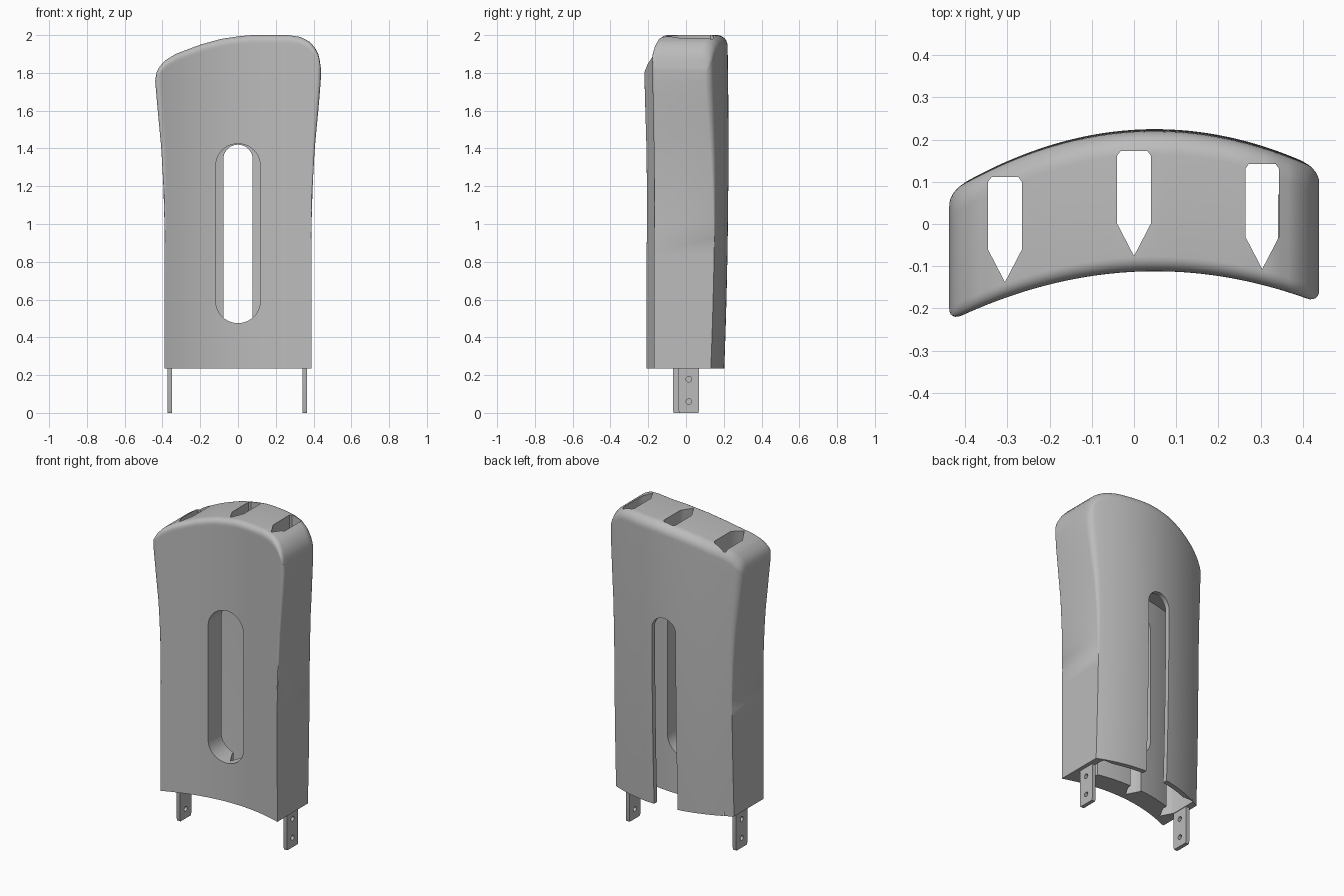
import bpy, bmesh, math

if "Cube" in bpy.data.objects:
    bpy.data.objects.remove(bpy.data.objects["Cube"])

grey = bpy.data.materials.new("plain_grey")
grey.use_nodes = True
grey.diffuse_color = (0.5, 0.5, 0.5, 1)
grey.node_tree.nodes["Principled BSDF"].inputs["Base Color"].default_value = (0.5, 0.5, 0.5, 1)

BASE = 0.235
WIDTH = [(0.2, 0.39), (0.95, 0.388), (1.2, 0.395), (1.4, 0.406), (1.6, 0.425), (1.75, 0.438), (2, 0.442)]
CROWN = [(-1, 1.76), (-.985, 1.8), (-.95, 1.83), (-.88, 1.865), (-.75, 1.9), (-.45, 1.95), (-.2, 1.98),
         (0, 1.993), (.15, 2), (.6, 2), (.75, 1.99), (.86, 1.965), (.93, 1.93), (.975, 1.89), (1, 1.82)]


def interp(table, t):
    for (a, p), (b, q) in zip(table, table[1:]):
        if t <= b:
            return p + (q - p) * max(0, (t - a) / (b - a))
    return table[-1][1]


def front_y(x):
    return -0.112 - 0.5 * (x - 0.05) ** 2


def back_y(x, z):
    return 0.225 - 0.62 * (x - 0.05) ** 2 - 0.016 * (z - 1.4) ** 2


def new_object(name, bm):
    bmesh.ops.recalc_face_normals(bm, faces=bm.faces)
    mesh = bpy.data.meshes.new(name)
    bm.to_mesh(mesh)
    bm.free()
    mesh.materials.append(grey)
    obj = bpy.data.objects.new(name, mesh)
    bpy.context.collection.objects.link(obj)
    return obj


def curved_block(name, point, cols, rows):
    """Closed block from a front and a back grid; point(u, v, side) gives a position."""
    bm = bmesh.new()
    g = [[[bm.verts.new(point(u, v, s)) for v in rows] for u in cols] for s in (0, 1)]
    n, m = len(cols), len(rows)
    for s in (0, 1):
        for i in range(n - 1):
            for j in range(m - 1):
                bm.faces.new((g[s][i][j], g[s][i + 1][j], g[s][i + 1][j + 1], g[s][i][j + 1]))
    rim = [(i, 0) for i in range(n)] + [(n - 1, j) for j in range(1, m)]
    rim += [(i, m - 1) for i in range(n - 2, -1, -1)] + [(0, j) for j in range(m - 2, 0, -1)]
    for (a, b), (c, d) in zip(rim, rim[1:] + rim[:1]):
        bm.faces.new((g[0][a][b], g[0][c][d], g[1][c][d], g[1][a][b]))
    return new_object(name, bm)


def prism(name, points, place, lo, hi):
    """Extrude a flat outline between lo and hi."""
    bm = bmesh.new()
    a = [bm.verts.new(place(p, q, lo)) for p, q in points]
    b = [bm.verts.new(place(p, q, hi)) for p, q in points]
    bm.faces.new(a)
    bm.faces.new(b)
    for i in range(len(a)):
        k = (i + 1) % len(a)
        bm.faces.new((a[i], a[k], b[k], b[i]))
    return new_object(name, bm)


def along_x(p, q, d): return (d, p, q)
def along_y(p, q, d): return (p, d, q)
def along_z(p, q, d): return (p, q, d)


def capsule(r, low, high, round_bottom=True):
    arc = [math.pi * i / 20 for i in range(21)]
    top = [(r * math.cos(t), high - r + r * math.sin(t)) for t in arc]
    if not round_bottom:
        return top + [(-r, low), (r, low)]
    return top + [(-r * math.cos(t), low + r - r * math.sin(t)) for t in arc]


def cut(obj, cutter):
    mod = obj.modifiers.new("cut", 'BOOLEAN')
    mod.operation, mod.solver, mod.object = 'DIFFERENCE', 'EXACT', cutter
    bpy.context.view_layer.objects.active = obj
    bpy.ops.object.modifier_apply(modifier=mod.name)
    bpy.data.objects.remove(cutter)


def body_point(u, v, side):
    z = BASE + v * (interp(CROWN, u) - BASE)
    half = interp(WIDTH, z)
    x = u * half
    # rounded rim, fading out towards the foot of the sides
    r = 0.035 if side == 0 else 0.055
    fade = min(1, max(0, (z - 0.9) / 0.8))

    def drop(radius, d):
        d = min(radius, d)
        return radius - math.sqrt(max(0, radius ** 2 - (radius - d) ** 2))
    top_d = (1 - v) * (interp(CROWN, u) - BASE)
    inset = max(drop(r, top_d), drop(0.03 * fade + 1e-4, (1 - abs(u)) * half))
    return (x, front_y(x) + inset if side == 0 else back_y(x, z) - inset, z)


# Main curved body
cols = [math.sin(math.pi / 2 * (i / 24 - 1)) for i in range(49)]
rows = [0.965 * j / 20 for j in range(21)] + [1 - 0.03 * (1 - j / 8) ** 2 for j in range(9)]
body = curved_block("body", body_point, cols, rows)

# Inner cavity, open at the bottom, behind a thick front wall


def cavity_point(u, v, side):
    x, z = 0.345 * u, 0.1 + 1.4 * v
    return (x, front_y(x) + 0.13 if side == 0 else back_y(x, z) - 0.03, z)


cut(body, curved_block("cavity_cutter", cavity_point,
                       [i / 12 - 1 for i in range(25)], [j / 8 for j in range(9)]))

# Front window and open-ended rear slot
cut(body, prism("window_cutter", capsule(0.118, 0.475, 1.425), along_y, -0.4, 0.06))
cut(body, prism("rear_slot_cutter", capsule(0.078, 0.1, 1.42, False), along_y, 0.05, 0.4))

# Three pointed channels running from the top down
for x, y in ((-0.306, -0.138), (0, -0.076), (0.304, -0.107)):
    outline = [(0, 0), (0.04, 0.077), (0.04, 0.238), (0.032, 0.249),
               (-0.032, 0.249), (-0.04, 0.238), (-0.04, 0.077)]
    cut(body, prism("channel_cutter", [(x + p, y + q) for p, q in outline], along_z, 0.1, 2.2))

# Mounting tabs with two holes each
tabs = []
for name, x, y in (("right_tab", -0.362, -0.015), ("left_tab", 0.354, 0.015)):
    shape = [(-0.055, 0.015), (-0.05, 0), (0.05, 0), (0.055, 0.015), (0.055, 0.4), (-0.055, 0.4)]
    tab = prism(name, [(y + p, q) for p, q in shape], along_x, x - 0.012, x + 0.012)
    for z in (0.06, 0.178):
        ring = [(y + 0.015 * math.cos(t * math.pi / 8), z + 0.015 * math.sin(t * math.pi / 8)) for t in range(16)]
        cut(tab, prism("hole_cutter", ring, along_x, x - 0.1, x + 0.1))
    tabs.append(tab)

for obj in [body] + tabs:
    bpy.ops.object.select_all(action='DESELECT')
    obj.select_set(True)
    bpy.context.view_layer.objects.active = obj
    bpy.ops.object.shade_smooth_by_angle(angle=math.radians(32))
